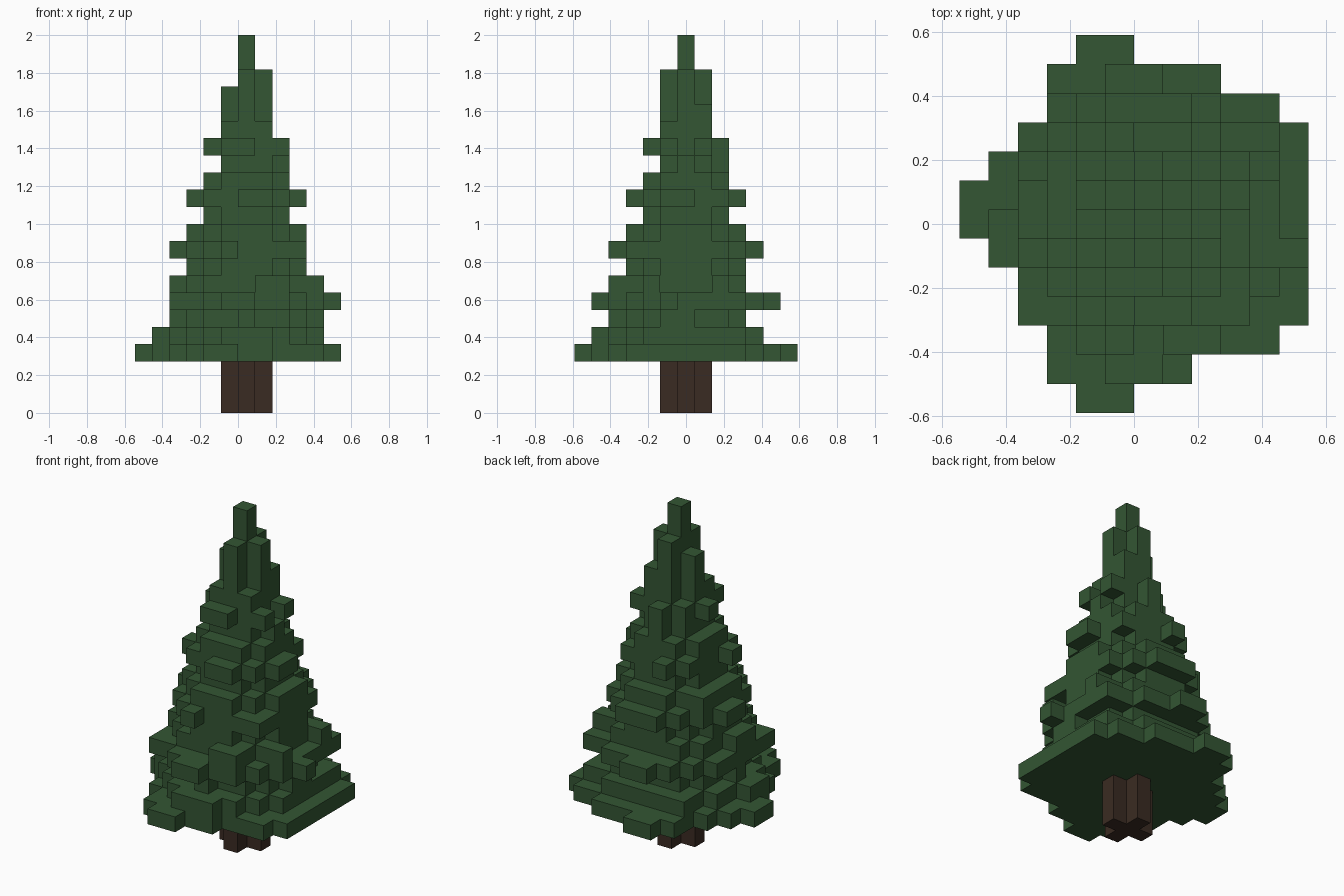
import bpy
import bmesh
from mathutils import Vector

if "Cube" in bpy.data.objects:
    bpy.data.objects.remove(bpy.data.objects["Cube"], do_unlink=True)

UNIT = 2 / 22          # edge length of one block
SIDES = [sign * Vector(axis) for sign in (1, -1)
         for axis in ((1, 0, 0), (0, 1, 0), (0, 0, 1))]


def make_material(name, colour):
    material = bpy.data.materials.new(name)
    material.use_nodes = True
    material.diffuse_color = colour
    shader = material.node_tree.nodes["Principled BSDF"]
    shader.inputs["Base Color"].default_value = colour
    shader.inputs["Roughness"].default_value = 0.9
    return material


def disc(layer, radius):
    """Blocks of one round layer about the trunk axis."""
    reach = range(-int(radius), int(radius) + 1)
    return {(i, j, layer) for i in reach for j in reach
            if i * i + j * j <= radius * radius}


def bar(layer, west, row, length=1):
    """Blocks running eastward from a starting block."""
    return {(west + step, row, layer) for step in range(length)}


def build_blocks(name, cells, material):
    """Skin a set of blocks, leaving out the faces between neighbours."""
    bm = bmesh.new()
    for cell in cells:
        centre = Vector(cell) + Vector((0.5, 0, 0.5))
        for side in SIDES:
            if tuple(int(c) for c in Vector(cell) + side) in cells:
                continue
            across = Vector((side.y, side.z, side.x))
            along = side.cross(across)
            corners = [centre + (side + a * across + b * along) / 2
                       for a, b in ((-1, -1), (1, -1), (1, 1), (-1, 1))]
            bm.faces.new([bm.verts.new(c * UNIT) for c in corners])
    bmesh.ops.remove_doubles(bm, verts=bm.verts[:], dist=UNIT / 100)
    mesh = bpy.data.meshes.new(name)
    bm.to_mesh(mesh)
    bm.free()
    mesh.materials.append(material)
    obj = bpy.data.objects.new(name, mesh)
    bpy.context.collection.objects.link(obj)
    return obj


green = make_material("pine_green", (0.033, 0.092, 0.033, 1))
brown = make_material("bark_brown", (0.042, 0.024, 0.016, 1))

# Trunk: a cross of five block columns
trunk = set()
for layer in range(3):
    trunk |= disc(layer, 1)
build_blocks("trunk", trunk, brown)

# Lowest skirt: start and length of each row, front to back
foliage = set()
skirt = [(-2, 2), (-3, 5), (-3, 8), (-4, 10), (-4, 10), (-5, 11), (-6, 12),
         (-6, 12), (-5, 11), (-4, 10), (-3, 8), (-3, 6), (-2, 2)]
for row, (west, length) in enumerate(skirt):
    foliage |= bar(3, west, row - 6, length)

# Stacked tiers: each flares at its foot and narrows upward
core = [4.5, 3.7, 4.5, 3.7, 3.2, 3.7, 3.2, 2.3, 2.9, 2.3, 1.5, 1.5]
for step, radius in enumerate(core):
    foliage |= disc(4 + step, radius)

# Branch tufts per layer: start, row and, where longer than a block, length
tufts = {
    4: [(-5, -1), (-5, 0), (-1, -5, 3), (-3, 4, 5), (4, 3)],
    5: [(-4, 0), (4, -1), (4, 0), (0, -4)],
    6: [(5, -1), (-1, -5, 2), (-1, 5, 2), (-4, -3), (4, 3)],
    7: [(4, 2), (4, -2), (-4, -1), (-4, 0), (1, -4, 2)],
    9: [(-4, 0), (-4, 1), (-1, -4), (-1, 4, 3), (3, -3)],
    10: [(-3, 2)],
    12: [(3, -1), (3, 0), (0, -3, 2), (-3, -1), (-1, 3)],
    14: [(2, 0), (0, 2)],
    15: [(-2, 0), (-1, -2, 2), (2, -1), (2, 1), (0, 2)],
    16: [(-1, -1, 3), (1, 1)],
    17: [(1, 1)],
}
for layer, bars in tufts.items():
    for place in bars:
        foliage |= bar(layer, *place)

# Slender top with one short arm and a tall tip
for layer in range(16, 20):
    foliage |= disc(layer, 1)
foliage.discard((-1, 0, 19))
for layer in (20, 21):
    foliage |= bar(layer, 0, 0)

build_blocks("foliage", foliage, green)
